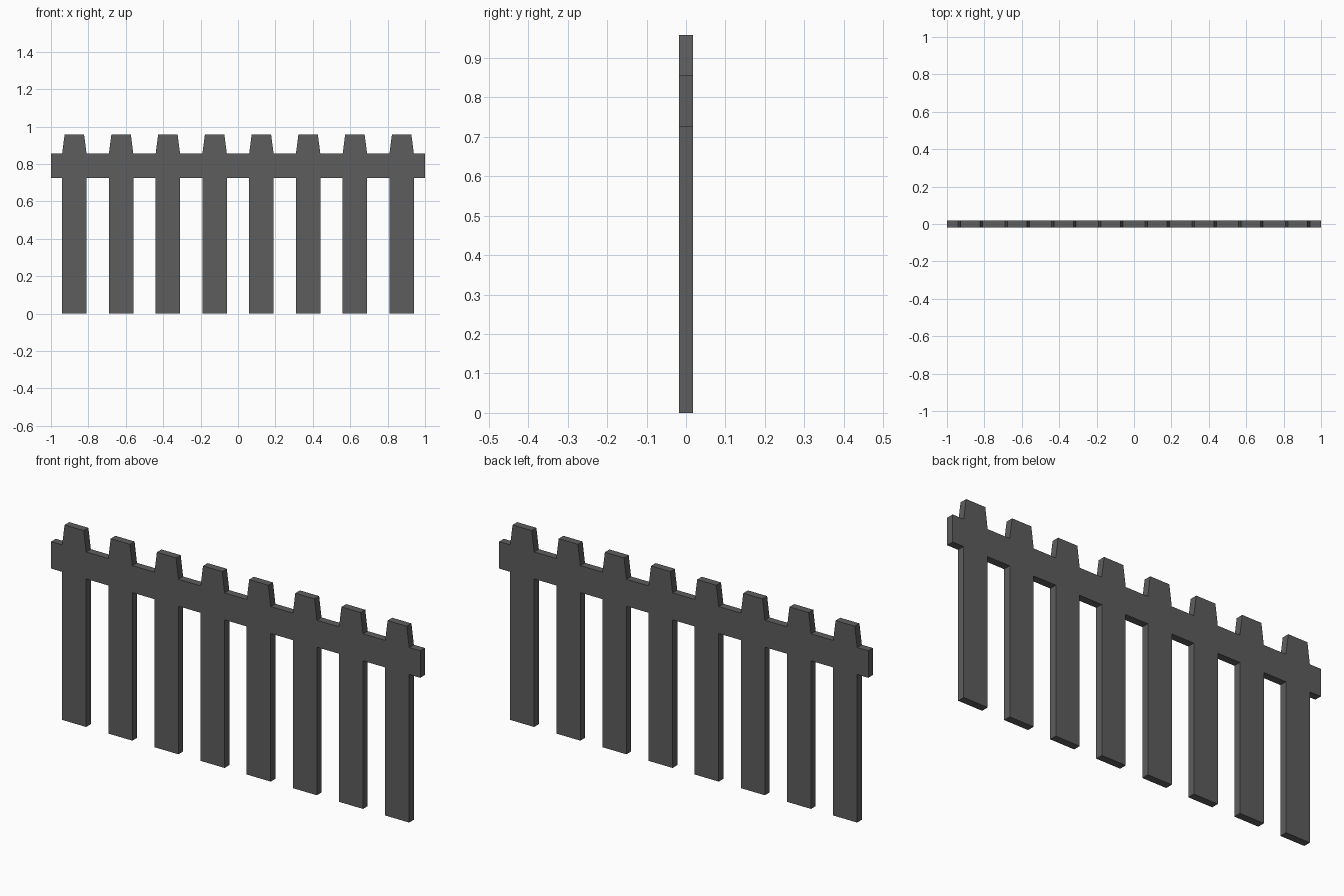
import bpy, bmesh

if "Cube" in bpy.data.objects:
    bpy.data.objects.remove(bpy.data.objects["Cube"])

COUNT, PITCH = 8, 0.25
HALF_W, HALF_TIP = 0.065, 0.052      # picket half widths: body and tip
RAIL_Z0, RAIL_Z1, TOP_Z = 0.725, 0.857, 0.958
THICK = 0.036

bm = bmesh.new()


def quad(x0, x1, z0, z1, inset=0.0):
    """Front-facing quad; inset narrows its upper edge."""
    pts = [(x0, z0), (x1, z0), (x1 - inset, z1), (x0 + inset, z1)]
    bm.faces.new([bm.verts.new((x, -THICK / 2, z)) for x, z in pts])


# Pickets: leg, rail crossing and tapered tip
edge = -1.0
for i in range(COUNT):
    c = (i - (COUNT - 1) / 2) * PITCH
    a, b = c - HALF_W, c + HALF_W
    quad(edge, a, RAIL_Z0, RAIL_Z1)              # rail between pickets
    quad(a, b, 0.0, RAIL_Z0)
    quad(a, b, RAIL_Z0, RAIL_Z1)
    quad(a, b, RAIL_Z1, TOP_Z, HALF_W - HALF_TIP)
    edge = b
quad(edge, 1.0, RAIL_Z0, RAIL_Z1)                # rail end

# Weld the silhouette and give it thickness
bmesh.ops.remove_doubles(bm, verts=bm.verts[:], dist=1e-4)
front = bm.faces[:]
res = bmesh.ops.extrude_face_region(bm, geom=front, use_keep_orig=True)
back = [v for v in res["geom"] if isinstance(v, bmesh.types.BMVert)]
bmesh.ops.translate(bm, verts=back, vec=(0, THICK, 0))
bmesh.ops.recalc_face_normals(bm, faces=bm.faces[:])

mesh = bpy.data.meshes.new("picket_fence_panel")
bm.to_mesh(mesh)
bm.free()
fence = bpy.data.objects.new("picket_fence_panel", mesh)
bpy.context.collection.objects.link(fence)

# Dark grey finish
mat = bpy.data.materials.new("dark_grey")
mat.diffuse_color = (0.11, 0.11, 0.11, 1)
mat.use_nodes = True
mat.node_tree.nodes["Principled BSDF"].inputs["Base Color"].default_value = mat.diffuse_color
mesh.materials.append(mat)
